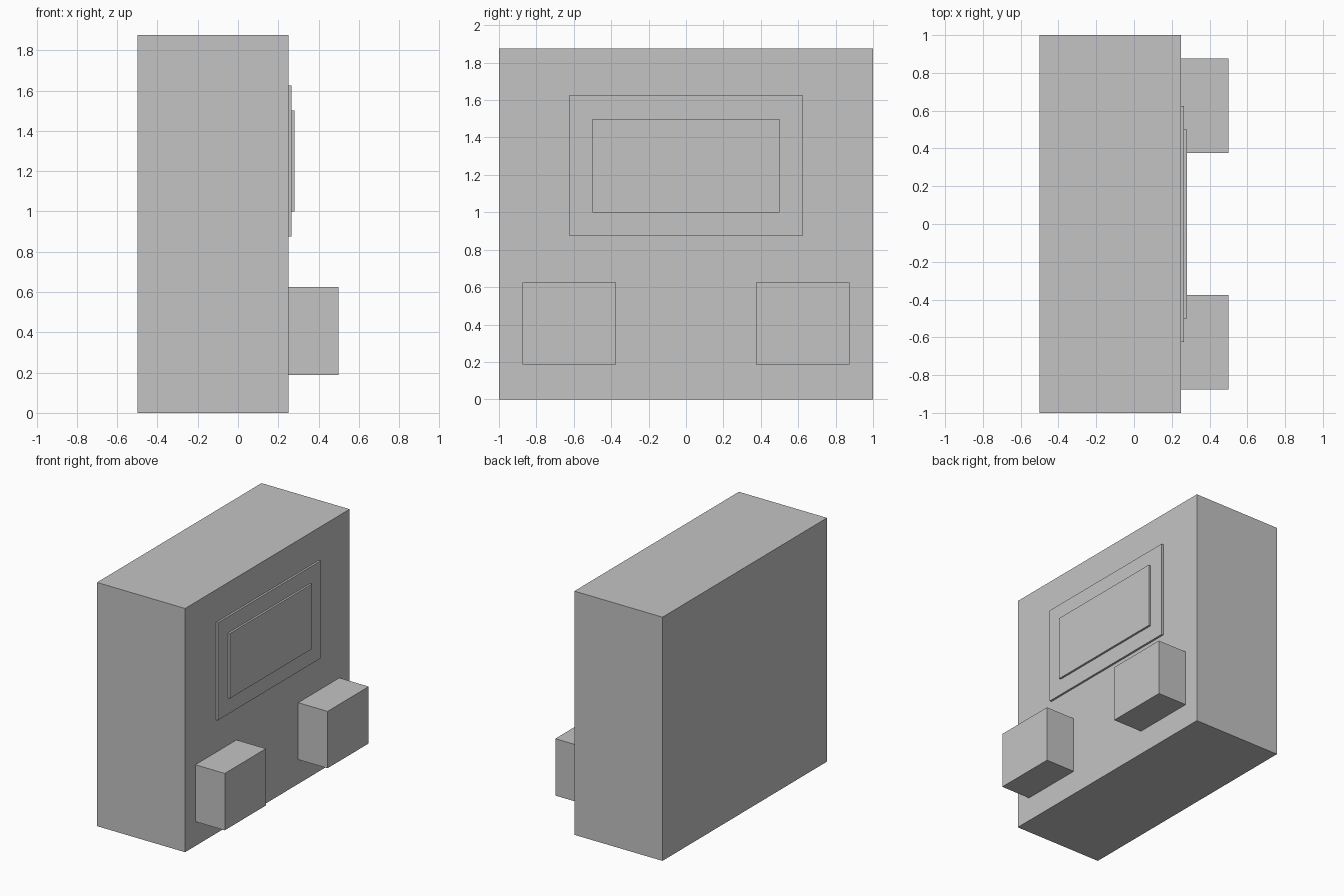
import bpy
import bmesh
from mathutils import Matrix, Vector

cube = bpy.data.objects.get("Cube")
if cube:
    bpy.data.objects.remove(cube, do_unlink=True)

grey = bpy.data.materials.new("plain grey")
grey.use_nodes = True
colour = (0.55, 0.55, 0.55, 1.0)
grey.diffuse_color = colour
grey.node_tree.nodes["Principled BSDF"].inputs["Base Color"].default_value = colour


def box(name, low, high):
    """Add a flat-faced box spanning two opposite corners."""
    low, high = Vector(low), Vector(high)
    bm = bmesh.new()
    bmesh.ops.create_cube(bm, size=1)
    bm.transform(Matrix.Translation((low + high) / 2)
                 @ Matrix.Diagonal((high - low).to_4d()))
    mesh = bpy.data.meshes.new(name)
    bm.to_mesh(mesh)
    bm.free()
    mesh.materials.append(grey)
    obj = bpy.data.objects.new(name, mesh)
    bpy.context.collection.objects.link(obj)
    return obj


FACE = 0.25     # x of the side that carries the details
STEP = 0.0156   # thickness of each raised panel

# Main slab
box("body", (-0.5, -1, 0), (FACE, 1, 1.875))

# Stepped panel high on the left side
box("outer_panel", (FACE, -0.625, 0.875), (FACE + STEP, 0.625, 1.625))
box("inner_panel", (FACE + STEP, -0.5, 1), (FACE + 2 * STEP, 0.5, 1.5))

# Pair of blocks low on the same side
for name, y in (("front_block", -0.625), ("back_block", 0.625)):
    box(name, (FACE, y - 0.25, 0.1875), (0.5, y + 0.25, 0.625))
